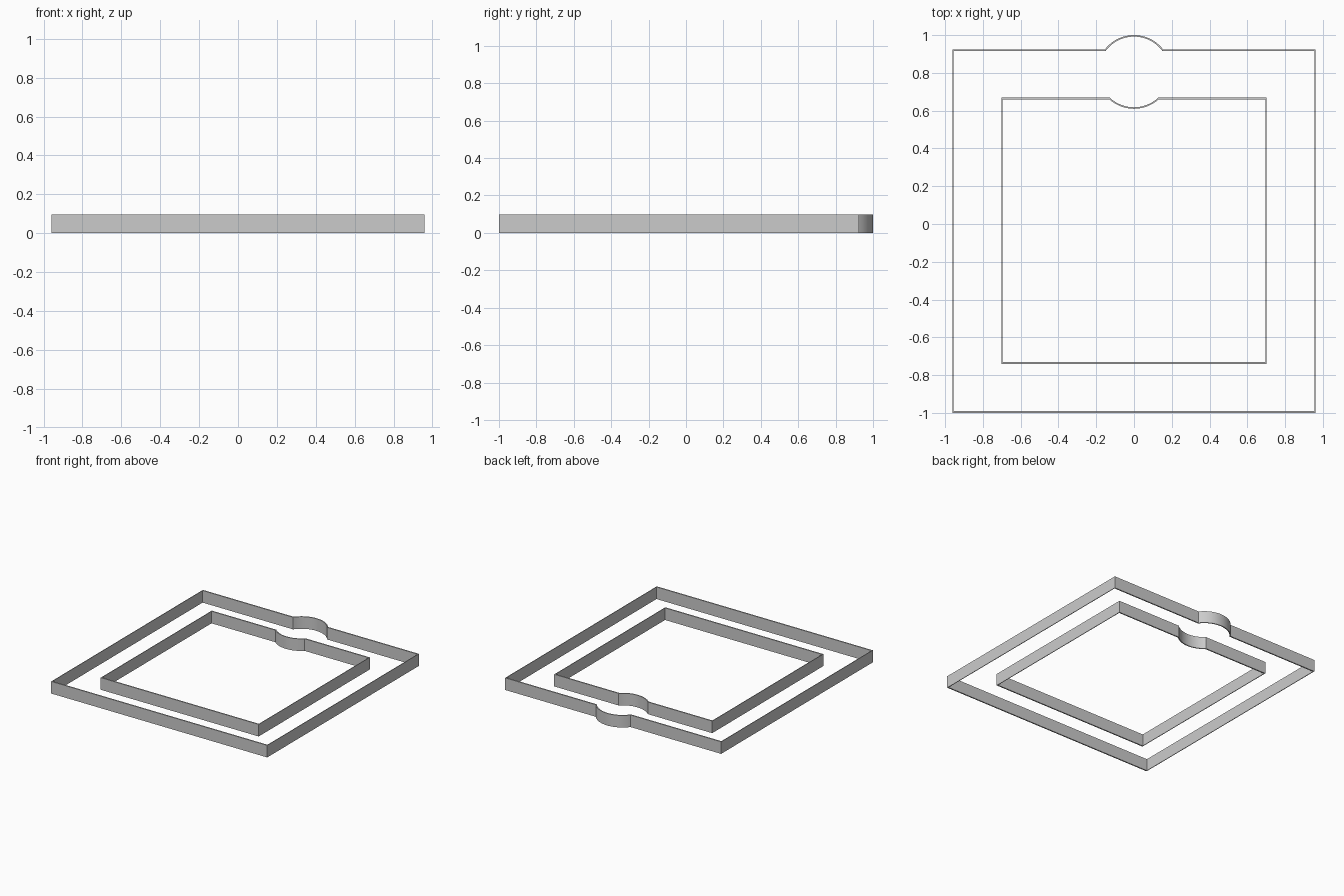
import bpy, bmesh, math

cube = bpy.data.objects.get("Cube")
if cube:
    bpy.data.objects.remove(cube, do_unlink=True)

HEIGHT = 0.097
ARC_Y = 0.805      # centre of the round notch shared by both walls
STEPS = 24

grey = bpy.data.materials.new("plain grey")
grey.use_nodes = True
colour = (0.6, 0.6, 0.6, 1)
grey.diffuse_color = colour
grey.node_tree.nodes["Principled BSDF"].inputs["Base Color"].default_value = colour


def outline(half_x, front, back, radius):
    """Rectangle whose back edge follows a circular bulge."""
    rise = back - ARC_Y
    start = math.asin(rise / radius)
    end = math.pi - start
    if rise < 0:
        end = -math.pi - start
    points = [(-half_x, front), (half_x, front), (half_x, back)]
    for i in range(STEPS + 1):
        a = start + (end - start) * i / STEPS
        points.append((radius * math.cos(a), ARC_Y + radius * math.sin(a)))
    return points + [(-half_x, back)]


def thin_wall(name, outside, inside):
    """Upright wall between two matching outlines."""
    bm = bmesh.new()
    rings = [[bm.verts.new((x, y, z)) for x, y in pts]
             for pts, z in ((outside, 0), (outside, HEIGHT),
                            (inside, HEIGHT), (inside, 0))]
    count = len(outside)
    for r in range(4):
        a, b = rings[r], rings[(r + 1) % 4]
        for i in range(count):
            j = (i + 1) % count
            bm.faces.new((a[i], a[j], b[j], b[i]))
    bmesh.ops.recalc_face_normals(bm, faces=bm.faces)
    mesh = bpy.data.meshes.new(name)
    bm.to_mesh(mesh)
    bm.free()
    mesh.materials.append(grey)
    obj = bpy.data.objects.new(name, mesh)
    bpy.context.collection.objects.link(obj)
    bpy.ops.object.select_all(action='DESELECT')
    obj.select_set(True)
    bpy.context.view_layer.objects.active = obj
    bpy.ops.object.shade_smooth_by_angle(angle=math.radians(25))


# Large wall with the bulge pointing out, small wall with it pointing in
thin_wall("outer_wall", outline(0.96, -1.0, 0.925, 0.195),
          outline(0.955, -0.99, 0.915, 0.187))
thin_wall("inner_wall", outline(0.702, -0.74, 0.67, 0.187),
          outline(0.697, -0.73, 0.66, 0.195))
